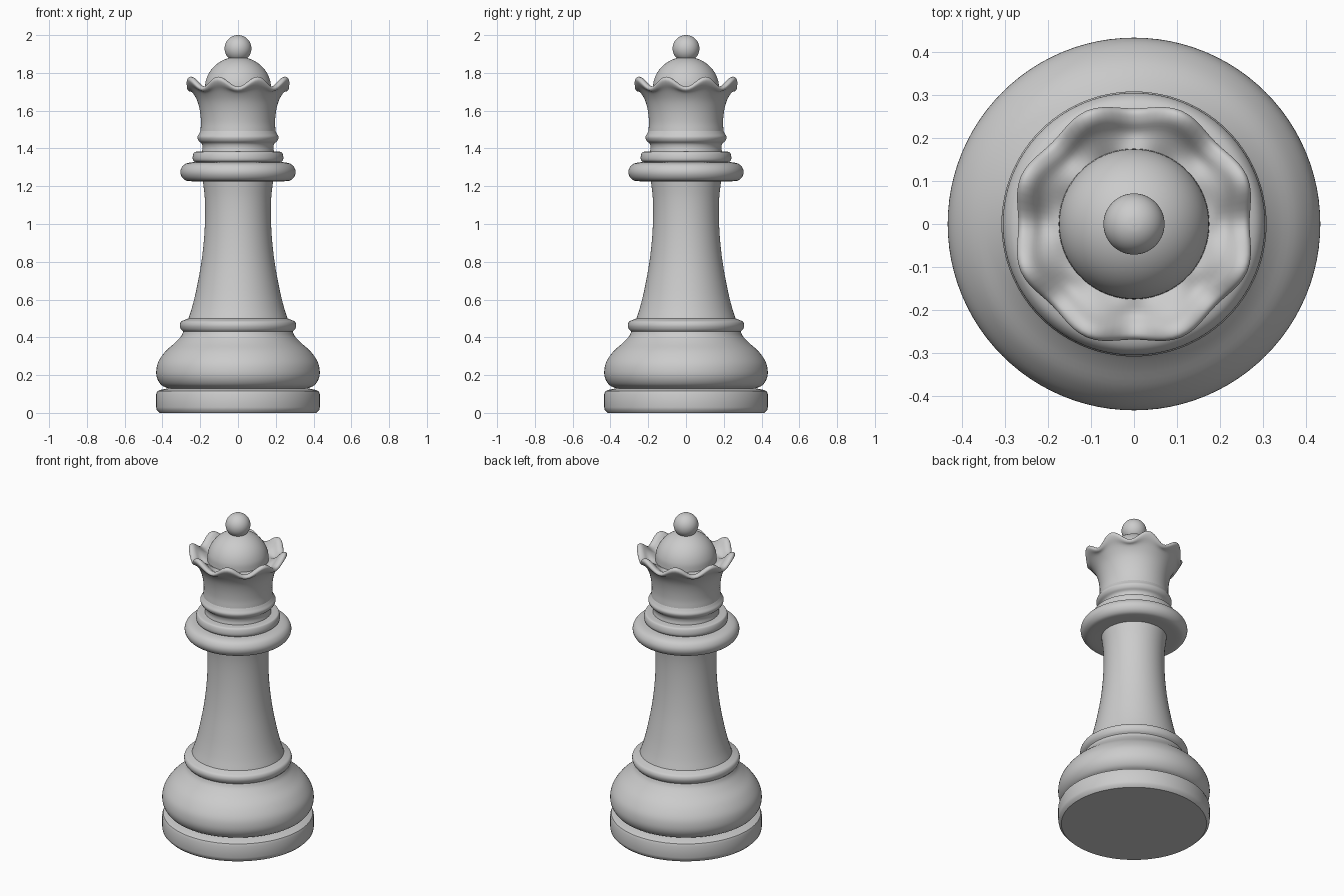
import bpy, bmesh
from math import cos, sin, pi, sqrt
from mathutils import Vector

if "Cube" in bpy.data.objects:
    bpy.data.objects.remove(bpy.data.objects["Cube"])

SEG = 96
LOBES = 8


def smooth_profile(pts, steps=4):
    """Catmull-Rom curve through the profile points."""
    p = [Vector(q) for q in pts]
    p = [2 * p[0] - p[1]] + p + [2 * p[-1] - p[-2]]
    out = []
    for a, b, c, d in zip(p, p[1:], p[2:], p[3:]):
        for i in range(steps):
            t = i / steps
            out.append(0.5 * (2 * b + (c - a) * t + (2 * a - 5 * b + 4 * c - d) * t * t
                              + (3 * b - a - 3 * c + d) * t ** 3))
    out.append(p[-2])
    return out


def lathe(name, pts, smooth=True):
    """Revolve (radius, height, scallop) points listed from bottom to top."""
    pts = [(q[0], q[1], q[2] if len(q) > 2 else 0.0) for q in pts]
    rows = smooth_profile(pts) if smooth else pts
    bm = bmesh.new()
    rings = []
    for r, z, w in rows:
        if r < 1e-4:
            rings.append([bm.verts.new((0, 0, z))])
            continue
        ring = []
        for i in range(SEG):
            a = 2 * pi * i / SEG
            wave = w * cos(LOBES * (a - pi / LOBES))
            rr = r + 0.35 * wave
            ring.append(bm.verts.new((rr * cos(a), rr * sin(a), z + wave)))
        rings.append(ring)
    for lo, hi in zip(rings, rings[1:]):
        for i in range(SEG):
            j = (i + 1) % SEG
            if len(lo) == 1:
                bm.faces.new((lo[0], hi[j], hi[i]))
            elif len(hi) == 1:
                bm.faces.new((lo[i], lo[j], hi[0]))
            else:
                bm.faces.new((lo[i], lo[j], hi[j], hi[i]))
    mesh = bpy.data.meshes.new(name)
    bm.to_mesh(mesh)
    bm.free()
    ob = bpy.data.objects.new(name, mesh)
    bpy.context.collection.objects.link(ob)
    bpy.ops.object.select_all(action='DESELECT')
    ob.select_set(True)
    bpy.context.view_layer.objects.active = ob
    bpy.ops.object.shade_smooth_by_angle(angle=0.6)
    return ob


# Flat foot disc
lathe("foot_disc", [(0, 0), (0.415, 0), (0.43, 0.015), (0.433, 0.03), (0.433, 0.1),
                    (0.427, 0.115), (0.41, 0.122), (0.37, 0.13)], smooth=False)
# Wide bulging base
lathe("base_bulge", [(0.37, 0.13), (0.405, 0.147), (0.427, 0.18), (0.433, 0.22),
                     (0.422, 0.27), (0.385, 0.325), (0.335, 0.37), (0.302, 0.405),
                     (0.29, 0.43)])
# Ring above the base
lathe("lower_ring", [(0.29, 0.43), (0.302, 0.443), (0.308, 0.463), (0.302, 0.482),
                     (0.285, 0.491), (0.262, 0.5)])
# Tapering stem
lathe("stem", [(0.262, 0.5), (0.243, 0.56), (0.221, 0.65), (0.195, 0.79), (0.18, 0.92),
               (0.174, 1.04), (0.176, 1.14), (0.186, 1.227)])
# Collar: large ring, smaller disc, neck groove
lathe("collar_ring", [(0.186, 1.227), (0.26, 1.227), (0.288, 1.238), (0.303, 1.262),
                      (0.303, 1.288), (0.288, 1.312), (0.262, 1.324), (0.228, 1.328)])
lathe("collar_disc", [(0.228, 1.328), (0.238, 1.338), (0.24, 1.355), (0.235, 1.375),
                      (0.225, 1.382), (0.19, 1.385)])
lathe("neck_ring", [(0.19, 1.385), (0.187, 1.405), (0.192, 1.425), (0.208, 1.44),
                    (0.215, 1.46), (0.206, 1.478), (0.199, 1.492)])
# Flared crown with eight scalloped lobes and a hollow inside
lathe("crown", [(0.199, 1.492), (0.196, 1.54), (0.202, 1.6), (0.217, 1.655),
                (0.243, 1.70, 0.005), (0.268, 1.722, 0.018), (0.277, 1.74, 0.024),
                (0.267, 1.753, 0.026), (0.245, 1.748, 0.026), (0.215, 1.723, 0.018),
                (0.175, 1.71, 0)])
# Dome and ball on top
lathe("dome", [(0.175, 1.71)] + [(0.175 * cos(k * pi / 20), 1.72 + 0.165 * sin(k * pi / 20))
                                 for k in range(1, 10)] + [(0, 1.885)])
lathe("top_ball", [(0.071 * sin(k * pi / 12), 1.929 - 0.071 * cos(k * pi / 12))
                   for k in range(13)])
